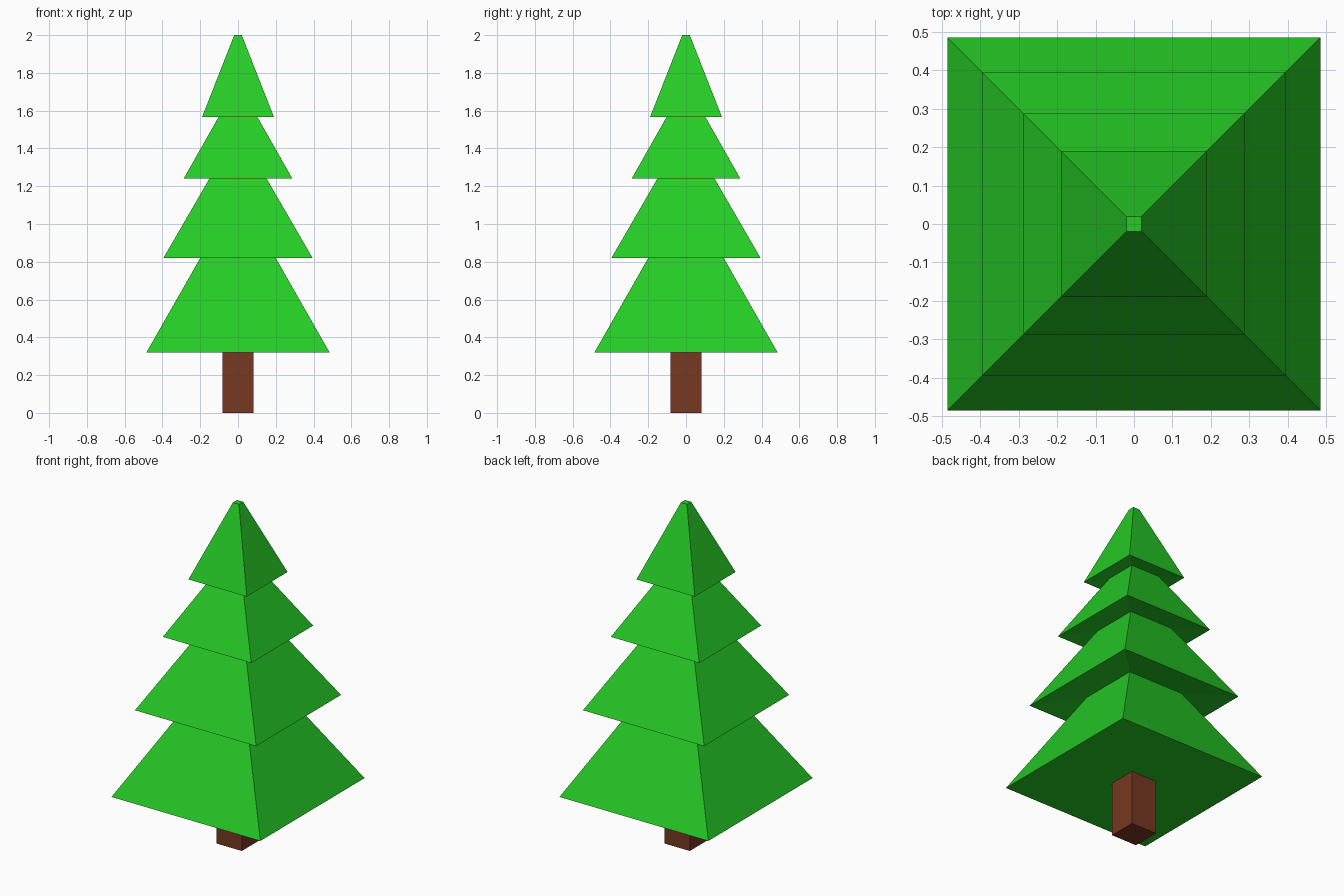
import bpy
import bmesh

cube = bpy.data.objects.get("Cube")
if cube:
    bpy.data.objects.remove(cube, do_unlink=True)


def make_material(name, color):
    mat = bpy.data.materials.new(name)
    mat.use_nodes = True
    mat.diffuse_color = color
    mat.node_tree.nodes["Principled BSDF"].inputs["Base Color"].default_value = color
    return mat


def square_loft(name, profile, mat):
    """Stack square rings given as (half width, height) and cap both ends."""
    bm = bmesh.new()
    rings = [[bm.verts.new((sx * half, sy * half, z))
              for sx, sy in ((-1, -1), (1, -1), (1, 1), (-1, 1))]
             for half, z in profile]
    for low, high in zip(rings, rings[1:]):
        for i in range(4):
            j = (i + 1) % 4
            bm.faces.new((low[i], low[j], high[j], high[i]))
    bm.faces.new(rings[0][::-1])
    bm.faces.new(rings[-1])
    bmesh.ops.recalc_face_normals(bm, faces=bm.faces)
    mesh = bpy.data.meshes.new(name)
    bm.to_mesh(mesh)
    bm.free()
    mesh.materials.append(mat)
    obj = bpy.data.objects.new(name, mesh)
    bpy.context.collection.objects.link(obj)
    return obj


green = make_material("leaf green", (0.019, 0.597, 0.019, 1))
brown = make_material("bark brown", (0.188, 0.04, 0.016, 1))

# Trunk
square_loft("trunk", [(0.083, 0), (0.083, 0.32)], brown)

# Foliage: wide skirts, each with a slightly hollow underside meeting the neck below
foliage = [
    (0.485, 0.32), (0.18, 0.855),
    (0.395, 0.82), (0.14, 1.26),
    (0.288, 1.24), (0.094, 1.582),
    (0.19, 1.567), (0.02, 2.0),
]
square_loft("foliage", foliage, green)
